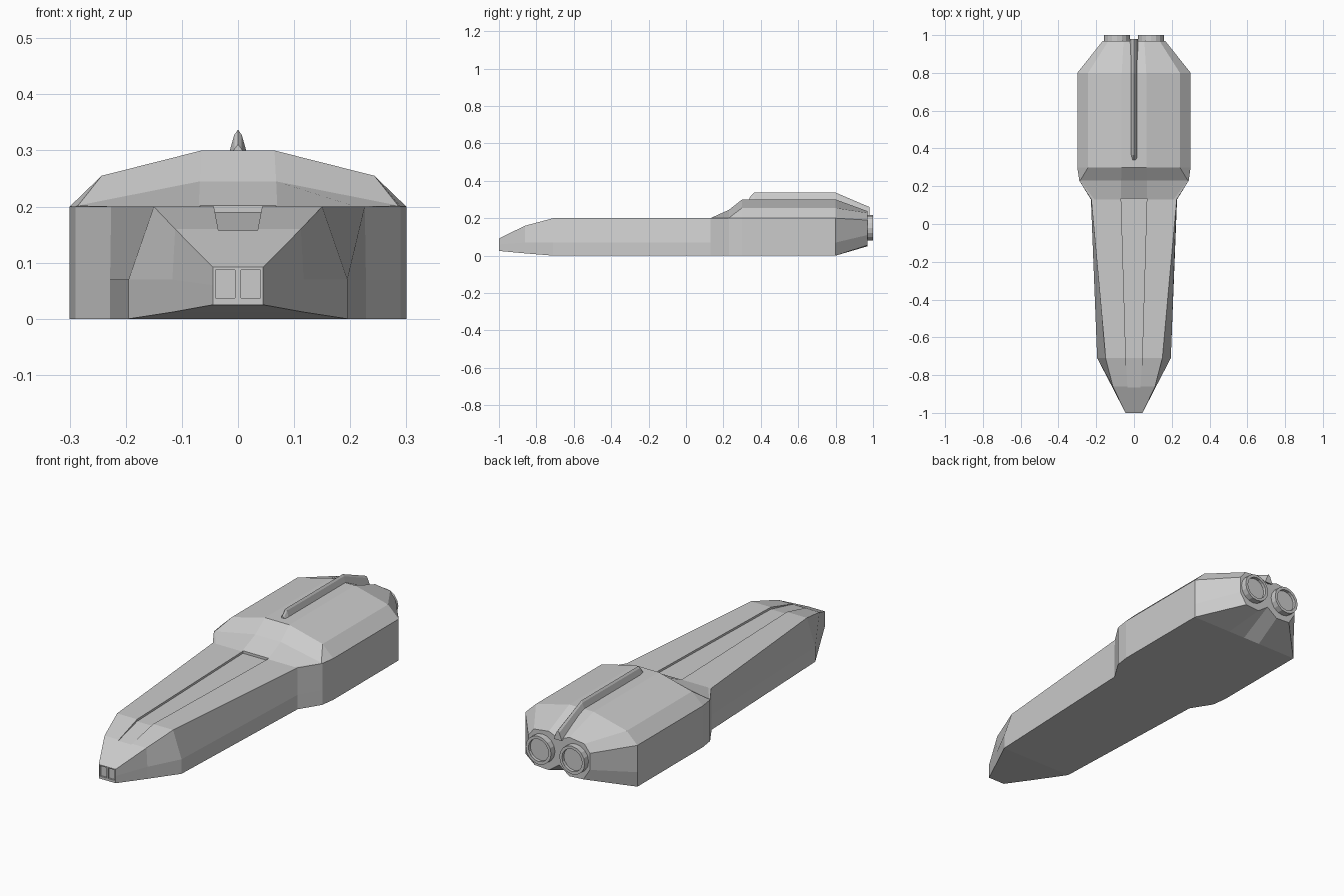
import bpy, bmesh
from math import radians
from mathutils import Matrix

if "Cube" in bpy.data.objects:
    bpy.data.objects.remove(bpy.data.objects["Cube"])


def finish(name, bm):
    bmesh.ops.recalc_face_normals(bm, faces=bm.faces)
    mesh = bpy.data.meshes.new(name)
    bm.to_mesh(mesh)
    bm.free()
    ob = bpy.data.objects.new(name, mesh)
    bpy.context.collection.objects.link(ob)
    return ob


def loft(name, sections):
    """Skin symmetric rings; each section is (y, right-half points from bottom centre to top centre)."""
    bm = bmesh.new()
    rings = []
    for y, half in sections:
        pts = half + [(-x, z) for x, z in reversed(half) if x > 0]
        rings.append([bm.verts.new((x, y, z)) for x, z in pts])
    n = len(rings[0])
    for a, b in zip(rings, rings[1:]):
        for i in range(n):
            j = (i + 1) % n
            bm.faces.new((a[i], a[j], b[j], b[i]))
    bm.faces.new(rings[0])
    bm.faces.new(rings[-1])
    return finish(name, bm)


def box(name, lo, hi):
    bm = bmesh.new()
    size = [b - a for a, b in zip(lo, hi)]
    mid = [(a + b) / 2 for a, b in zip(lo, hi)]
    bmesh.ops.create_cube(bm, size=1, matrix=Matrix.Translation(mid) @ Matrix.Diagonal((*size, 1)))
    return finish(name, bm)


def cut(target, cutter):
    cutter.hide_render = True
    mod = target.modifiers.new("cut", 'BOOLEAN')
    mod.operation = 'DIFFERENCE'
    mod.solver = 'EXACT'
    mod.object = cutter
    bpy.context.view_layer.objects.active = target
    bpy.ops.object.modifier_apply(modifier=mod.name)
    bpy.data.objects.remove(cutter)


# Hull stations: y, keel half-width and height, mid-side height, side top, shoulder, roof edge
stations = [
    (-1.00, .045, .025, .060, (.045, .092), (.040, .092), (.020, .092)),
    (-0.86, .117, .012, .070, (.112, .160), (.090, .160), (.040, .160)),
    (-0.71, .195, .000, .070, (.150, .200), (.120, .200), (.050, .200)),
    (0.13, .228, .000, .070, (.226, .200), (.210, .200), (.070, .200)),
    (0.23, .290, .000, .070, (.290, .200), (.285, .202), (.068, .245)),
    (0.30, .300, .000, .070, (.300, .200), (.243, .255), (.065, .300)),
    (0.80, .300, .000, .070, (.300, .200), (.243, .255), (.065, .300)),
]
sections = [(y, [(0, zb), (xb * .3, zb), (xb, zb), (xb, zm), s, h, c, (0, c[1])])
            for y, xb, zb, zm, s, h, c in stations]
# Tail end wraps both engines with notches between them
sections.append((0.97, [(0, .09), (.055, .05), (.130, .055), (.165, .11),
                        (.165, .19), (.135, .228), (.055, .238), (0, .215)]))
hull = loft("hull", sections)

# Sunken strip along the nose deck
cut(hull, loft("deck_cutter", [
    (y, [(0, z), (x, z), (x, .3), (0, .3)])
    for y, x, z in [(-.865, .035, .157), (-.71, .043, .190), (.135, .068, .190)]]))

# Two nose windows
for s in (-1, 1):
    xs = sorted((s * .005, s * .040))
    cut(hull, box("window_cutter", (xs[0], -1.1, .037), (xs[1], -.992, .087)))

# Dorsal fin
loft("dorsal_fin", [
    (y, [(0, zb), (w, zb), (w * .35, zt - .009), (0, zt)])
    for y, w, zb, zt in [(.340, .019, .285, .311), (.365, .019, .285, .337),
                         (.80, .019, .285, .337), (.98, .022, .215, .260)]])

# Engine nozzles with recessed discs
for side, s in (("right", 1), ("left", -1)):
    bm = bmesh.new()
    bmesh.ops.create_cone(bm, cap_ends=True, segments=16, radius1=.068, radius2=.068, depth=.06,
                          matrix=Matrix.Translation((s * .09, .97, .148)) @ Matrix.Rotation(radians(-90), 4, 'X'))
    cap = max(bm.faces, key=lambda f: f.calc_center_median().y)
    bmesh.ops.inset_region(bm, faces=[cap], thickness=.014)
    inner = bmesh.ops.extrude_face_region(bm, geom=[cap])["geom"]
    bmesh.ops.delete(bm, geom=[cap], context='FACES_ONLY')
    bmesh.ops.translate(bm, vec=(0, -.015, 0),
                        verts=[v for v in inner if isinstance(v, bmesh.types.BMVert)])
    finish("engine_nozzle_" + side, bm)
